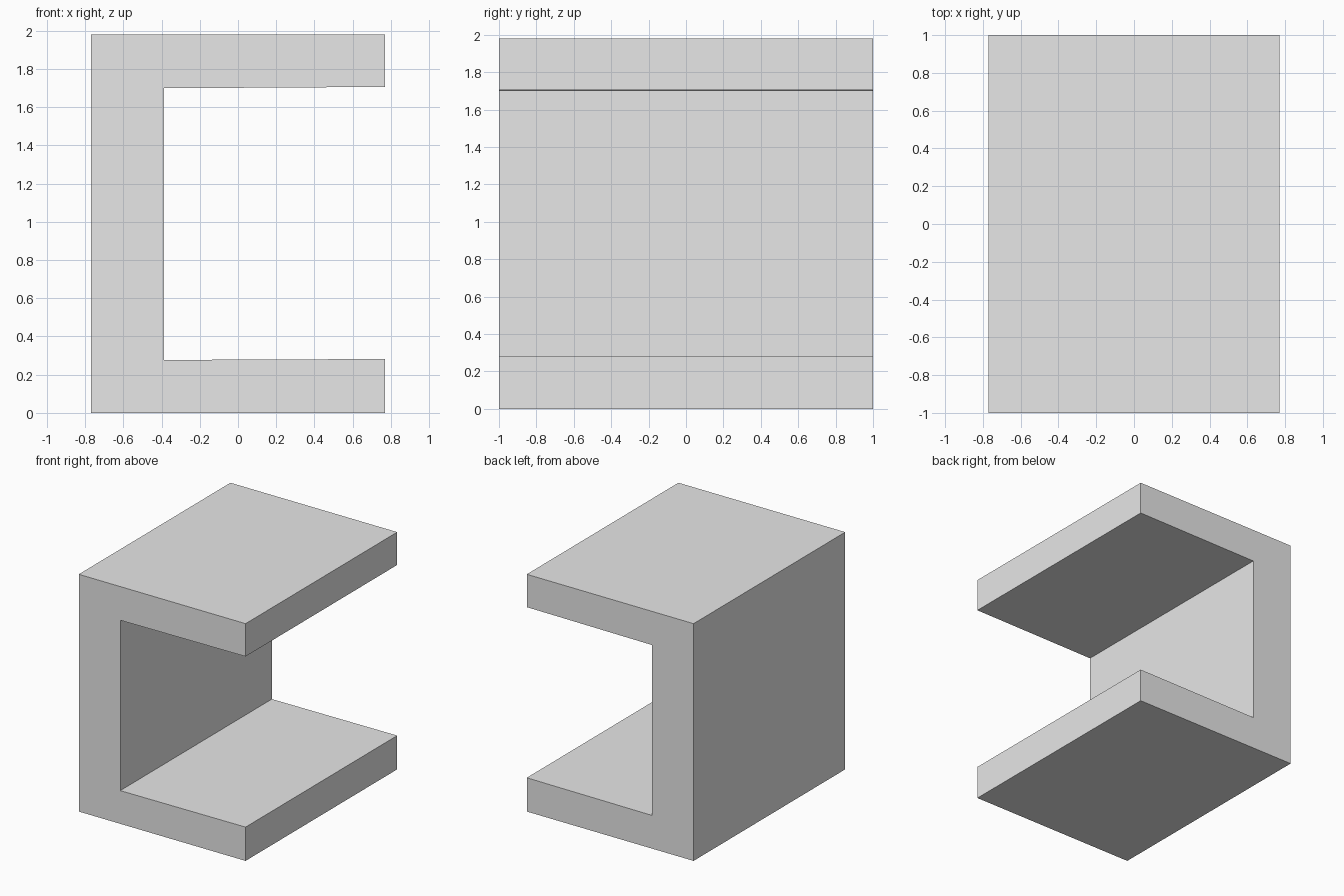
import bpy
import bmesh

cube = bpy.data.objects.get("Cube")
if cube:
    bpy.data.objects.remove(cube, do_unlink=True)

# Plain light grey material
grey = bpy.data.materials.new("light_grey")
grey.use_nodes = True
colour = (0.8, 0.8, 0.8, 1.0)
grey.diffuse_color = colour
grey.node_tree.nodes["Principled BSDF"].inputs["Base Color"].default_value = colour

# C-shaped cross-section (x, z), open towards +x, with slightly sloped arms
profile = [
    (-0.77, 0), (0.77, 0), (0.77, 0.282), (-0.387, 0.277),
    (-0.387, 1.699), (0.77, 1.706), (0.77, 1.98), (-0.77, 1.98),
]

# Extrude the section from front to back
bm = bmesh.new()
section = bm.faces.new([bm.verts.new((x, -1, z)) for x, z in profile])
extruded = bmesh.ops.extrude_face_region(bm, geom=[section], use_keep_orig=True)
back_verts = [g for g in extruded["geom"] if isinstance(g, bmesh.types.BMVert)]
bmesh.ops.translate(bm, verts=back_verts, vec=(0, 2, 0))
bmesh.ops.recalc_face_normals(bm, faces=bm.faces)

mesh = bpy.data.meshes.new("channel_block")
bm.to_mesh(mesh)
bm.free()
mesh.materials.append(grey)
block = bpy.data.objects.new("channel_block", mesh)
bpy.context.collection.objects.link(block)
